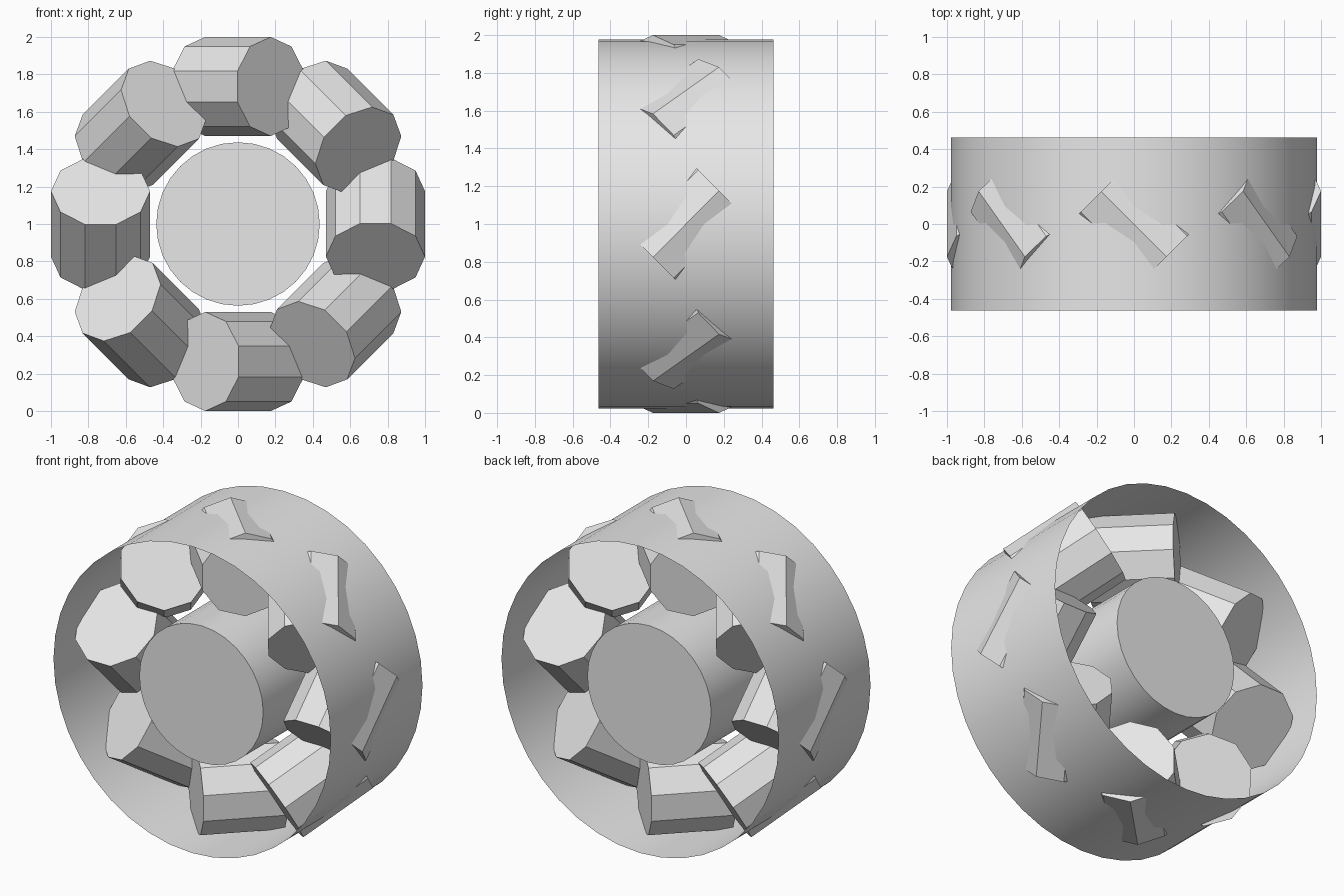
import bpy
import math
from mathutils import Matrix

default = bpy.data.objects.get("Cube")
if default:
    bpy.data.objects.remove(default, do_unlink=True)

CENTER = Matrix.Translation((0, 0, 1))

# Single plain grey
grey = bpy.data.materials.new("plain_grey")
grey.use_nodes = True
grey.diffuse_color = (0.8, 0.8, 0.8, 1)
grey.node_tree.nodes["Principled BSDF"].inputs["Base Color"].default_value = grey.diffuse_color


def cylinder(name, sides, radius, length, matrix, cap="NGON", smooth=False):
    bpy.ops.mesh.primitive_cylinder_add(
        vertices=sides, radius=radius, depth=length, end_fill_type=cap)
    obj = bpy.context.object
    obj.name = name
    obj.data.materials.append(grey)
    if smooth:
        bpy.ops.object.shade_smooth_by_angle(angle=math.radians(30))
    obj.matrix_world = matrix
    return obj


# Local z of each cylinder is turned to lie along y
ALONG_Y = Matrix.Rotation(math.radians(90), 4, "X")

# Open outer sleeve and solid inner shaft
cylinder("outer_sleeve", 40, 0.978, 0.925, CENTER @ ALONG_Y, "NOTHING", True)
cylinder("inner_shaft", 32, 0.437, 0.74, CENTER @ ALONG_Y, smooth=True)

# Ring of skewed ten-sided rollers, each with one edge pointing outwards
SKEW = Matrix.Rotation(math.radians(45), 4, "Z")
for i in range(8):
    turn = Matrix.Rotation(math.radians(45 * i), 4, "Y")
    place = CENTER @ turn @ Matrix.Translation((0, 0, 0.735)) @ SKEW @ ALONG_Y
    cylinder(f"roller_{i + 1}", 10, 0.265, 0.495, place)
